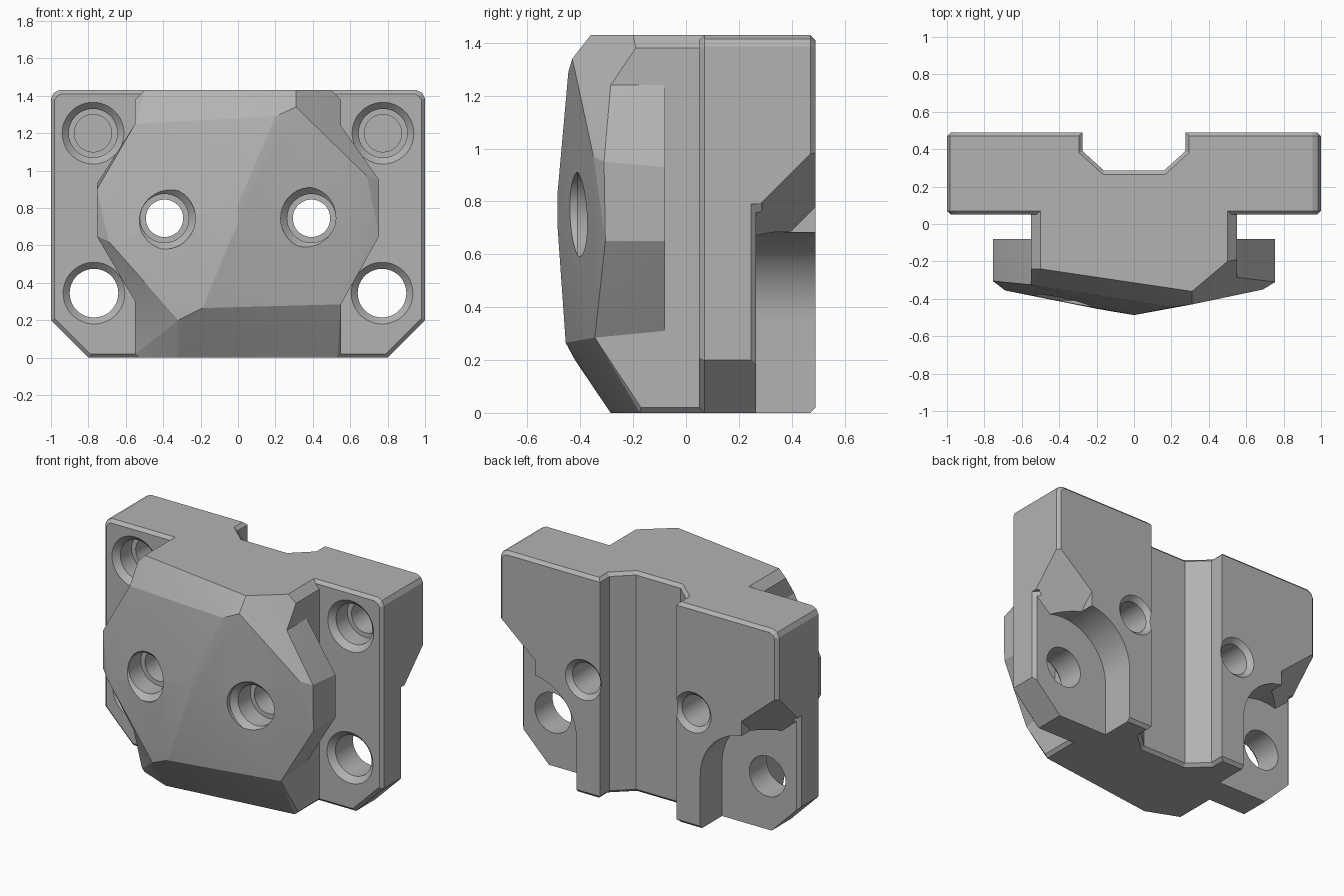
import bpy, bmesh, math
from mathutils import Vector

if "Cube" in bpy.data.objects:
    bpy.data.objects.remove(bpy.data.objects["Cube"])

grey = bpy.data.materials.new("plain grey")
grey.use_nodes = True
grey.diffuse_color = (0.45, 0.45, 0.45, 1)
grey.node_tree.nodes["Principled BSDF"].inputs["Base Color"].default_value = (0.45, 0.45, 0.45, 1)


def add_object(name, bm):
    bmesh.ops.recalc_face_normals(bm, faces=bm.faces)
    mesh = bpy.data.meshes.new(name)
    bm.to_mesh(mesh)
    bm.free()
    mesh.materials.append(grey)
    obj = bpy.data.objects.new(name, mesh)
    bpy.context.collection.objects.link(obj)
    return obj


def hull(name, points):
    bm = bmesh.new()
    for p in points:
        bm.verts.new(p)
    bmesh.ops.convex_hull(bm, input=bm.verts)
    loose = [v for v in bm.verts if not v.link_faces]
    bmesh.ops.delete(bm, geom=loose, context="VERTS")
    bmesh.ops.dissolve_limit(bm, angle_limit=0.01, verts=bm.verts, edges=bm.edges)
    return add_object(name, bm)


def turned(name, x, z, profile, sides=48):
    """Solid of revolution along y from (radius, y) pairs."""
    bm = bmesh.new()
    rings = []
    for r, y in profile:
        rings.append([bm.verts.new((x + r * math.cos(math.tau * i / sides), y,
                                    z + r * math.sin(math.tau * i / sides)))
                      for i in range(sides)])
    for a, b in zip(rings, rings[1:]):
        for i in range(sides):
            j = (i + 1) % sides
            bm.faces.new((a[i], a[j], b[j], b[i]))
    bm.faces.new(rings[0])
    bm.faces.new(rings[-1])
    return add_object(name, bm)


def combine(target, tool, operation):
    """Apply a boolean and discard the tool."""
    mod = target.modifiers.new("join", "BOOLEAN")
    mod.operation, mod.object, mod.solver = operation, tool, "EXACT"
    bpy.context.view_layer.update()
    graph = bpy.context.evaluated_depsgraph_get()
    mesh = bpy.data.meshes.new_from_object(target.evaluated_get(graph))
    target.modifiers.clear()
    target.data = mesh
    bpy.data.objects.remove(tool)


H, BACK, BEV = 1.43, 0.49, 0.02

# Back plate with chamfered corners and bevelled front and back rims
outline = [(1, 0.2), (1, H - 0.045), (0.985, H - 0.015), (0.955, H), (0.8, 0)]
inset = [(0.98, 0.21), (0.98, H - 0.05), (0.967, H - 0.032), (0.945, H - BEV), (0.79, BEV)]
points = []
for s in (-1, 1):
    for x, z in outline:
        points += [(s * x, 0.05 + BEV, z), (s * x, BACK - BEV, z)]
    for x, z in inset:
        points += [(s * x, 0.05, z), (s * x, BACK, z)]
body = hull("mounting_block", points)

# Groove down the back, flared at both ends
groove = [(0.275, 0.6), (0.275, 0.39), (0.16, 0.285)]
wide = [(0.3, 0.6), (0.3, 0.38), (0.167, 0.26)]


def groove_part(lower, z0, upper, z1):
    combine(body, hull("groove_cutter", [(s * x, y, z) for s in (-1, 1)
            for prof, z in ((lower, z0), (upper, z1)) for x, y in prof]), "DIFFERENCE")


groove_part(groove, -0.1, groove, 1.6)
groove_part(groove, H - BEV, wide, H + 0.005)
groove_part(wide, -0.005, groove, BEV)

# Relief pockets behind the lower holes: straight walls, round top, sloped side
FLOOR, FAR = 0.265, 0.7
for s in (-1, 1):
    combine(body, turned("pocket_round", s * 0.78, 0.35, [(0.335, FLOOR), (0.335, FAR)], 64),
            "DIFFERENCE")
    combine(body, hull("pocket_box", [(s * x, y, z) for x in (0.445, 1.2)
            for y in (FLOOR, FAR) for z in (-0.2, 0.35)]), "DIFFERENCE")
    slope = [(s * x, y, 1 + (y - BACK) + 0.85 * (x - 1)) for x in (0.74, 1.2) for y in (FLOOR, FAR)]
    combine(body, hull("pocket_slope", slope + [(s * x, y, 0.3) for x in (0.74, 1.2)
            for y in (FLOOR, FAR)]), "DIFFERENCE")
    # Chamfer of the thinned outer edge
    combine(body, hull("edge_chamfer", [(s * x, y, z) for z in (-0.1, 0.79)
            for x, y in ((1.02, 0.225), (1.02, 0.3), (0.96, 0.285))]), "DIFFERENCE")

# Central core of the front, faceted and slightly twisted
core = [(s * x, 0.1, z) for s in (-1, 1)
        for x, z in ((0.5, H), (0.55, H - 0.05), (0.55, BEV), (0.53, 0))]
core += [(-0.5, -0.24, H), (-0.55, -0.24, H - 0.05), (-0.55, -0.325, 1.25),
         (0.31, -0.36, H), (0.5, -0.2, H), (0.55, -0.19, H - 0.05), (0.55, -0.285, 1.24),
         (0.31, -0.43, 1.34), (0.2, -0.445, 1.29),
         (-0.55, -0.285, 0.3), (-0.55, -0.2, BEV), (-0.53, -0.2, 0),
         (-0.32, -0.285, 0), (-0.32, -0.42, 0.2), (-0.19, -0.455, 0.265),
         (0.53, -0.175, 0), (0.55, -0.17, BEV), (0.55, -0.345, 0.285),
         (0, -0.487, 0.82), (0, -0.487, 0.72)]
combine(body, hull("front_core", core), "UNION")

# Side wings widening the front
wings = [(s * x, -0.08, z) for s in (-1, 1)
         for x, z in ((0.53, 1.24), (0.55, 1.24), (0.755, 0.93), (0.755, 0.65), (0.55, 0.31), (0.53, 0.31))]
wings += [(0.55, -0.285, 1.24), (0.755, -0.31, 0.95), (0.755, -0.305, 0.65), (0.69, -0.35, 0.97),
          (0.55, -0.345, 0.285), (-0.55, -0.325, 1.25), (-0.755, -0.305, 0.9),
          (-0.755, -0.305, 0.65), (-0.69, -0.355, 0.62), (-0.55, -0.285, 0.3),
          (0.2, -0.445, 1.29), (0.31, -0.43, 1.34), (-0.32, -0.42, 0.2), (-0.19, -0.455, 0.265),
          (0, -0.487, 0.82), (0, -0.487, 0.72)]
combine(body, hull("front_wings", wings), "UNION")

# Countersunk holes: blind at the top corners, through elsewhere
for s in (-1, 1):
    combine(body, turned("upper_hole", s * 0.775, 1.2,
            [(0.165, -0.06), (0.165, 0.05), (0.13, 0.085), (0.13, 0.2), (0.1, 0.2), (0.1, 0.4)]),
            "DIFFERENCE")
    combine(body, turned("lower_hole", s * 0.77, 0.345,
            [(0.165, -0.06), (0.165, 0.05), (0.13, 0.085), (0.13, 0.6)]), "DIFFERENCE")
    combine(body, turned("front_hole", s * 0.393, 0.745,
            [(0.165, -0.7), (0.165, -0.41), (0.13, -0.375), (0.13, -0.25), (0.1, -0.25),
             (0.1, BACK - 0.03), (0.13, BACK), (0.13, 0.6)]), "DIFFERENCE")

# Sharp facets with smooth bores
bpy.context.view_layer.objects.active = body
for o in bpy.context.selected_objects:
    o.select_set(False)
body.select_set(True)
bpy.ops.object.shade_smooth_by_angle(angle=math.radians(12))
